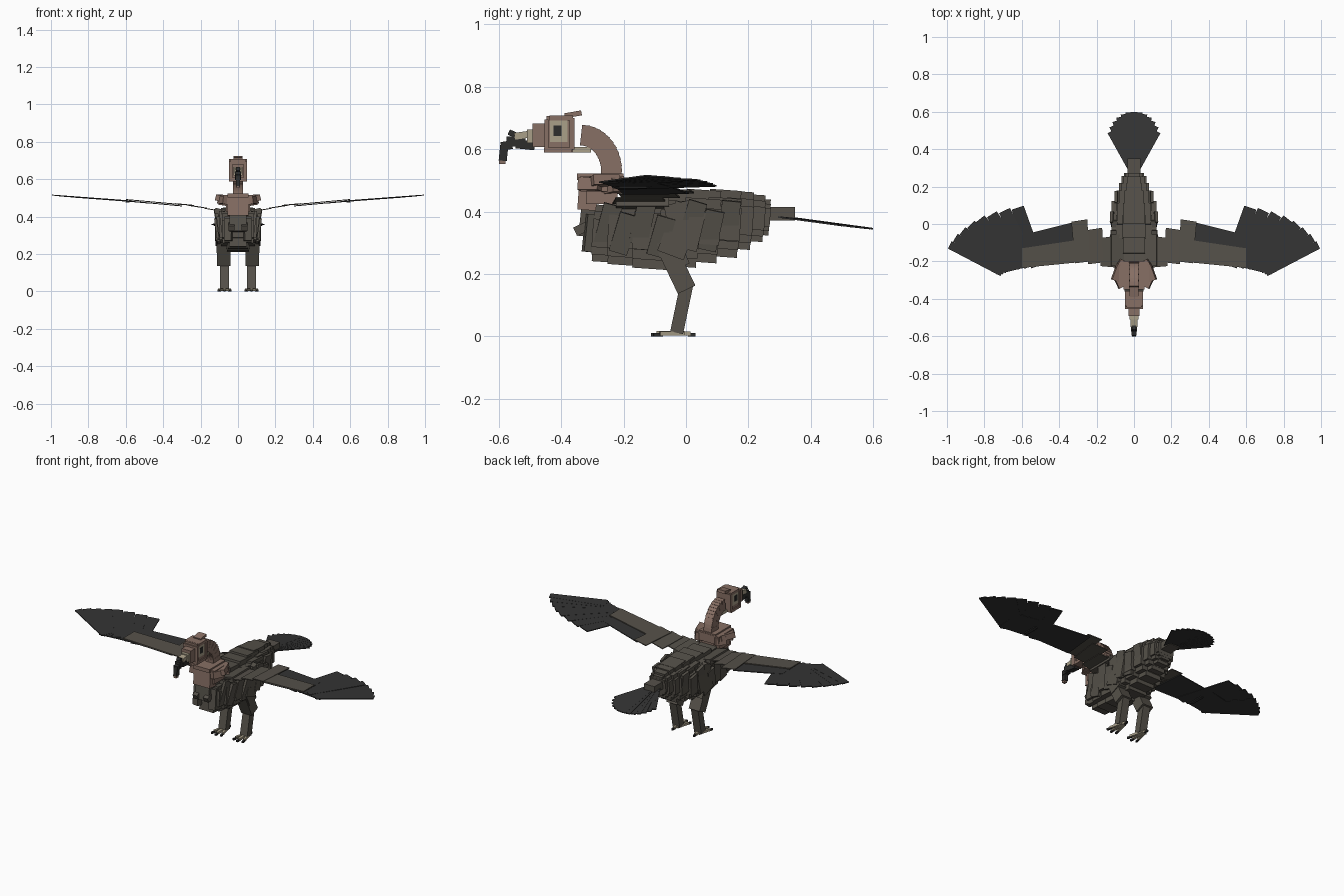
import bpy, bmesh, math, random
from mathutils import Matrix, Vector, Euler

if "Cube" in bpy.data.objects:
    bpy.data.objects.remove(bpy.data.objects["Cube"])

random.seed(4)


def mat(name, rgb):
    m = bpy.data.materials.new(name)
    m.diffuse_color = (*rgb, 1)
    m.use_nodes = True
    m.node_tree.nodes["Principled BSDF"].inputs["Base Color"].default_value = m.diffuse_color
    return m


PLUMAGE = mat("grey brown plumage", (0.092, 0.083, 0.068))
DARK = mat("dark feather", (0.034, 0.034, 0.034))
SKIN = mat("bare pink brown skin", (0.245, 0.160, 0.128))
BEIGE = mat("pale beige", (0.40, 0.35, 0.25))
BLACK = mat("beak black", (0.026, 0.026, 0.025))


def finish(name, bm, material):
    bmesh.ops.recalc_face_normals(bm, faces=bm.faces)
    me = bpy.data.meshes.new(name)
    bm.to_mesh(me)
    bm.free()
    me.materials.append(material)
    ob = bpy.data.objects.new(name, me)
    bpy.context.collection.objects.link(ob)


def blocks(name, pieces, material, mirror=False):
    """Pieces are (centre, size, rotation in degrees)."""
    bm = bmesh.new()
    for c, s, *r in pieces:
        rot = Euler([math.radians(a) for a in (r[0] if r else (0, 0, 0))]).to_matrix().to_4x4()
        m = Matrix.Translation(c) @ rot @ Matrix.Diagonal((*s, 1))
        for side in ((1, -1) if mirror else (1,)):
            bmesh.ops.create_cube(bm, size=1, matrix=Matrix.Diagonal((side, 1, 1, 1)) @ m)
    finish(name, bm, material)


def limb(x, a, b, width, depth):
    """Block running between two (y, z) points."""
    dy, dz = b[0] - a[0], b[1] - a[1]
    ang = math.degrees(math.atan2(-dy, dz))
    return ((x, (a[0] + b[0]) / 2, (a[1] + b[1]) / 2), (width, depth, math.hypot(dy, dz)), (ang, 0, 0))


def lerp_path(pts, t):
    """Piecewise linear lookup on the first coordinate."""
    for (x0, v0), (x1, v1) in zip(pts, pts[1:]):
        if t <= x1:
            break
    return v0 + (v1 - v0) * (t - x0) / (x1 - x0)


def plates(name, polys, height, material, mirror=False, thick=0.005):
    """Thin plates from (outline, lift) pairs, laid on a height function."""
    bm = bmesh.new()
    for poly, lift in polys:
        for s in ((1, -1) if mirror else (1,)):
            lo = [bm.verts.new((s * x, y, height(x, y) + lift)) for x, y in poly]
            hi = [bm.verts.new((v.co.x, v.co.y, v.co.z + thick)) for v in lo]
            n = len(poly)
            bm.faces.new(lo)
            bm.faces.new(hi)
            for i in range(n):
                bm.faces.new((lo[i], lo[(i + 1) % n], hi[(i + 1) % n], hi[i]))
    finish(name, bm, material)


def feather(tip, ang, length, w0, w1):
    d = Vector((math.cos(ang), math.sin(ang)))
    n = Vector((-d.y, d.x))
    t = Vector(tip)
    b = t - d * length
    return [tuple(p) for p in (b - n * w0 / 2, t - n * w1 / 2, t + n * w1 / 2, b + n * w0 / 2)]


# Body: overlapping stepped rings (y, length, top, bottom, half width)
rings = [(-.25, .10, .42, .238, .085), (-.185, .13, .44, .228, .098), (-.10, .14, .455, .216, .108),
         (-.02, .13, .463, .224, .113), (.05, .12, .47, .238, .108), (.12, .11, .47, .255, .094),
         (.17, .09, .465, .280, .080), (.213, .08, .455, .305, .066), (.245, .05, .44, .325, .054)]
pieces = []
for y, ln, zt, zb, hw in rings:
    h, zc = zt - zb, (zt + zb) / 2
    for fw, fh, fl in ((1, .5, 1), (.84, .76, .96), (.55, 1, .92)):
        pieces.append(((0, y, zc), (2 * hw * fw, ln * fl, h * fh), (-4, 0, 0)))
blocks("body", pieces, PLUMAGE)

# Loose feather slabs on the flanks
slabs = []
for y, z, x in ((-.25, .36, .085), (-.20, .33, .098), (-.14, .36, .106), (-.08, .32, .110),
                (.02, .37, .112), (.08, .34, .104), (.14, .37, .088)):
    slabs.append(((x, y, z), (.016, .06, .13), (random.uniform(-18, -4), 8, 0)))
blocks("flank_feathers", slabs, PLUMAGE, True)

# Breast feathers below the ruff
breast = [((0, -.315, .37), (.09, .05, .10), (-6, 0, 0)), ((.035, -.335, .345), (.03, .045, .03), (25, 0, 0)),
          ((.05, -.30, .33), (.04, .05, .12), (-6, 0, 12))]
blocks("breast_feathers", breast, PLUMAGE, True)

# Tail base and fan
blocks("tail_base", [((0, .29, .393), (.07, .12, .044))], PLUMAGE)
fan = []
for i in range(-6, 7):
    a = math.radians(90 - i * 4.6)
    r = .325 - .0022 * i * i
    tip = (math.cos(a) * r + i * .002, .275 + math.sin(a) * r)
    fan.append((feather(tip, a, r - .01, .022, .034), .0006 * (6 - abs(i))))
plates("tail_fan", fan, lambda x, y: .384 - .135 * (y - .27), DARK)

# Wings
wing_z = lambda x, y: lerp_path([(.08, .424), (.25, .451), (.6, .483), (1.02, .514)], x)
arm = [([(.07, -.235), (.18, -.225), (.18, -.075), (.07, -.06)], .002),
       ([(.165, -.205), (.245, -.215), (.265, -.035), (.17, -.02)], .005),
       ([(.235, -.20), (.315, -.21), (.335, .012), (.25, .025)], .008),
       ([(.30, -.205), (.60, -.235), (.60, -.13), (.30, -.085)], .006)]
plates("wing_arm", arm, wing_z, PLUMAGE, True)
plates("wing_secondaries", [([(.30, -.2), (.595, -.23), (.60, -.06), (.46, -.025), (.32, .01)], -.001),
                            ([(.57, -.23), (.735, -.27), (.75, -.1), (.59, -.05)], -.002)],
       wing_z, DARK, True)
tips = [(.622, .087), (.692, .072), (.760, .052), (.822, .028), (.872, -.002), (.917, -.037), (.955, -.073), (.985, -.112)]
prim = [(feather(t, math.radians(71 - 6.6 * i), .33 - .002 * i, .075, .068 - .0035 * i), .0008 * (i % 4) - .002)
        for i, t in enumerate(tips)]
plates("wing_primaries", prim, wing_z, DARK, True)
blocks("wing_wrist", [((.59, -.17, .481), (.02, .09, .012), (0, -4, 0))], DARK, True)
blocks("wing_shoulder", [((.09, -.14, .425), (.07, .17, .03), (0, -12, 0))], PLUMAGE, True)

# Legs
legs = [((.098, -.015, .37), (.045, .09, .12), (12, 0, 0)), limb(.09, (.01, .42), (-.05, .26), .06, .09),
        limb(.075, (-.065, .29), (.002, .15), .072, .062), limb(.09, (-.07, .33), (-.02, .22), .05, .07),
        limb(.072, (.002, .165), (-.03, .012), .048, .042), ((.112, .025, .34), (.02, .05, .13), (-14, 0, 0))]
blocks("legs", legs, PLUMAGE, True)
toes = [((.072, -.05, .011), (.016, .09, .014)), ((.054, -.045, .010), (.014, .08, .013), (0, 0, -14)),
        ((.090, -.045, .010), (.014, .08, .013), (0, 0, 14)), ((.072, -.006, .010), (.015, .04, .013))]
blocks("toes", toes, BEIGE, True)
claws = [((.072, -.1, .006), (.010, .025, .011)), ((.044, -.09, .006), (.010, .03, .011), (0, 0, -14)),
         ((.100, -.09, .006), (.010, .03, .011), (0, 0, 14)), ((.072, .018, .006), (.010, .024, .011))]
blocks("claws", claws, BLACK, True)

# Neck ruff
ruff = [((0, -.268, .490), (.16, .14, .05)), ((0, -.275, .512), (.11, .15, .022)),
        ((0, -.315, .455), (.11, .06, .10), (-4, 0, 0)), ((0, -.27, .455), (.13, .10, .06))]
blocks("neck_ruff", ruff, SKIN)
sides = [((.082, -.262, .497), (.05, .09, .032), (0, -14, 20)), ((.072, -.305, .487), (.05, .07, .04), (0, -8, -25)),
         ((.066, -.225, .483), (.05, .06, .045), (0, -8, 35))]
blocks("ruff_sides", sides, SKIN, True)

# Curved neck of thin stacked segments
ctr, neck = (-.335, .520), []
for i in range(12):
    a = math.radians(i * 7.6)
    r = .096 + .008 * math.sin(a)
    p = (0, ctr[0] + math.cos(a) * r, ctr[1] + math.sin(a) * r * 1.2)
    neck.append((p, (.05 + .003 * (i % 2), .066, .026), (math.degrees(a), 0, 0)))
blocks("neck", neck, SKIN)
blocks("throat_patch", [((0, -.335, .598), (.044, .06, .018))], BEIGE)

# Head
head = [((0, -.405, .648), (.082, .085, .118)), ((0, -.40, .700), (.094, .075, .016)),
        ((0, -.41, .597), (.094, .09, .016)), ((0, -.365, .650), (.094, .016, .10)),
        ((0, -.447, .650), (.094, .014, .09)), ((0, -.47, .645), (.06, .045, .075)),
        ((0, -.362, .712), (.05, .055, .016), (10, 0, 0))]
blocks("head", head, SKIN)
blocks("eye_patch", [((.041, -.408, .658), (.006, .056, .068))], BEIGE, True)
blocks("eye", [((.043, -.412, .660), (.006, .026, .034))], BLACK, True)

# Hooked beak
blocks("cere", [((0, -.495, .642), (.048, .03, .044)), ((0, -.525, .645), (.036, .05, .022), (8, 0, 0))], BEIGE)
beak = [((0, -.515, .614), (.034, .06, .028), (-6, 0, 0)), ((0, -.545, .625), (.032, .06, .032)),
        ((0, -.552, .648), (.024, .035, .018), (-25, 0, 0)), ((0, -.575, .612), (.028, .036, .028), (10, 0, 0)),
        ((0, -.585, .588), (.022, .026, .05), (-6, 0, 0))]
blocks("beak", beak, BLACK)
blocks("beak_tip", [((0, -.589, .559), (.018, .020, .012))], SKIN)
